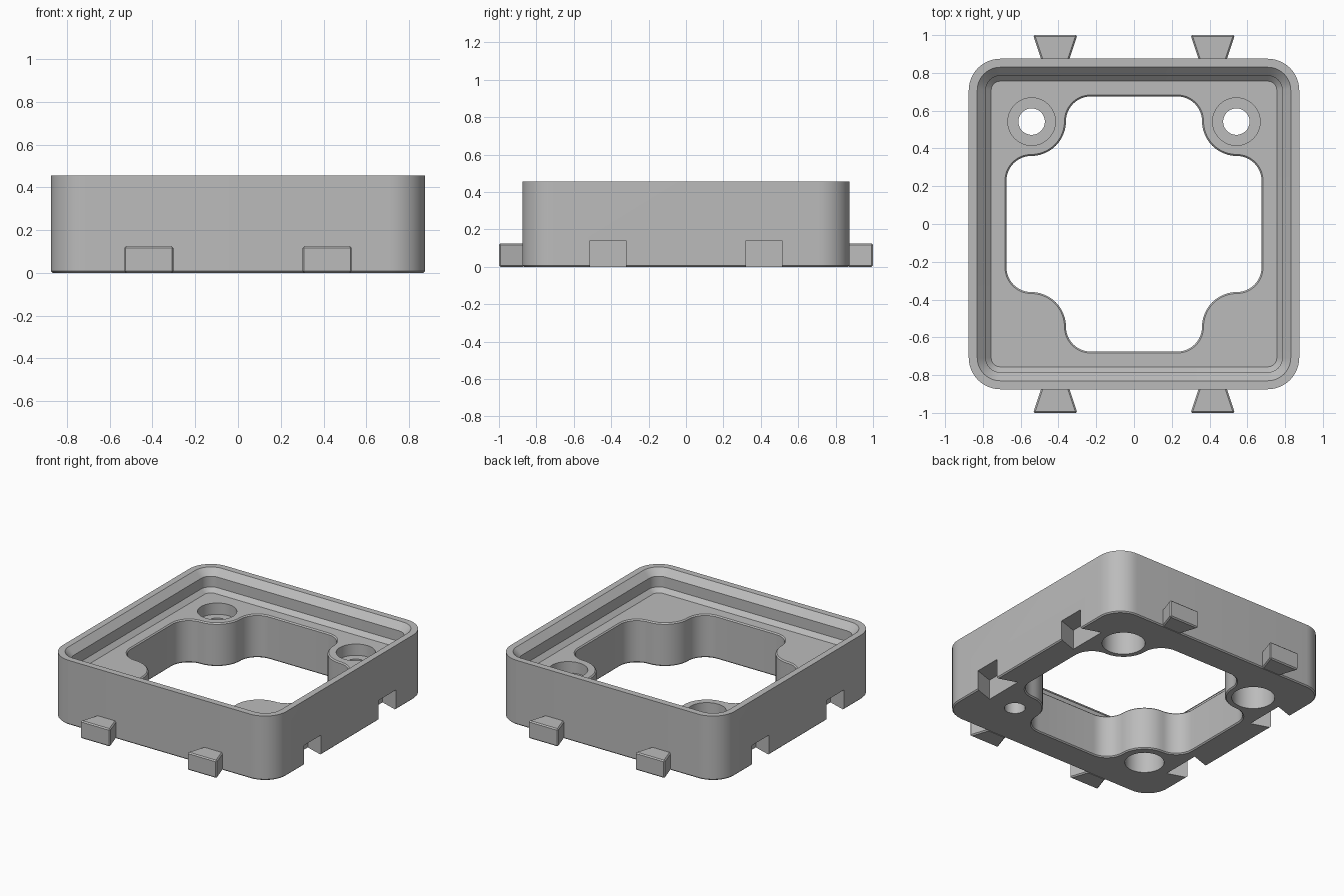
import bpy
import bmesh
from math import sin, cos, pi, radians

cube = bpy.data.objects.get("Cube")
if cube:
    bpy.data.objects.remove(cube, do_unlink=True)

grey = bpy.data.materials.new("plain grey")
grey.use_nodes = True
grey.diffuse_color = (0.5, 0.5, 0.5, 1)
grey.node_tree.nodes["Principled BSDF"].inputs["Base Color"].default_value = (0.5, 0.5, 0.5, 1)


def arc(cx, cy, r, a0, a1, n=12):
    """Points along an arc, angles in degrees."""
    angles = [radians(a0 + (a1 - a0) * i / n) for i in range(n + 1)]
    return [(cx + r * cos(a), cy + r * sin(a)) for a in angles]


def four_fold(quarter):
    """Repeat a quarter outline around the z axis."""
    ring = []
    for _ in range(4):
        ring += quarter
        quarter = [(-y, x) for x, y in quarter]
    return ring


def rounded_square(half, r):
    c = half - r
    return four_fold(arc(c, c, r, 0, 90))


def opening_outline(e):
    """Cross-shaped opening with bulging corners, grown by e."""
    c, r, bulge = 0.545, 0.13, 0.185
    quarter = arc(c, 0.23, r + e, 0, 90)[:-1]
    quarter += arc(c, c, bulge - e, 270, 180)[:-1]
    quarter += arc(0.23, c, r + e, 0, 90)
    return four_fold(quarter)


def circle(x, y, r, n=48):
    return arc(x, y, r, 0, 360, n)[:-1]


def loft(name, levels, bevel=0):
    """Closed solid through rings of equal length, from bottom to top."""
    bm = bmesh.new()
    rings = [[bm.verts.new((x, y, z)) for x, y in ring] for ring, z in levels]
    n = len(rings[0])
    for low, high in zip(rings, rings[1:]):
        for i in range(n):
            j = (i + 1) % n
            bm.faces.new((low[i], low[j], high[j], high[i]))
    bm.faces.new(rings[0][::-1])
    bm.faces.new(rings[-1])
    bmesh.ops.recalc_face_normals(bm, faces=bm.faces)
    if bevel:
        bmesh.ops.bevel(bm, geom=bm.edges[:], offset=bevel, segments=1, affect='EDGES')
    mesh = bpy.data.meshes.new(name)
    bm.to_mesh(mesh)
    bm.free()
    mesh.materials.append(grey)
    obj = bpy.data.objects.new(name, mesh)
    bpy.context.collection.objects.link(obj)
    return obj


def cut(target, cutter):
    """Subtract the cutter, apply the result and drop the cutter."""
    cutter.hide_render = True
    mod = target.modifiers.new("cut", 'BOOLEAN')
    mod.operation, mod.solver, mod.object = 'DIFFERENCE', 'EXACT', cutter
    bpy.context.view_layer.objects.active = target
    bpy.ops.object.modifier_apply(modifier=mod.name)
    bpy.data.objects.remove(cutter, do_unlink=True)


TOP, FLOOR, EDGE = 0.455, 0.306, 0.008
HALF, RADIUS = 0.875, 0.167

# Outer block with a chamfered bottom edge
frame = loft("frame", [
    (rounded_square(HALF - EDGE, RADIUS - EDGE), 0),
    (rounded_square(HALF, RADIUS), EDGE),
    (rounded_square(HALF, RADIUS), TOP)])

# Stepped socket: low slope, upright band, high slope
socket = [(0.756, FLOOR), (0.785, FLOOR + 0.029), (0.785, TOP - 0.045),
          (0.83, TOP), (0.83, TOP + 0.1)]
cut(frame, loft("socket_cutter", [(rounded_square(h, h - 0.708), z) for h, z in socket]))

# Central opening, chamfered at both rims
cut(frame, loft("opening_cutter", [
    (opening_outline(EDGE + 0.01), -0.01),
    (opening_outline(0), EDGE),
    (opening_outline(0), FLOOR - EDGE),
    (opening_outline(EDGE + 0.02), FLOOR + 0.02)]))


# Round holes in the four corners
def hole(x, y, r, z0, z1):
    ring = circle(x, y, r)
    cut(frame, loft("hole_cutter", [(ring, z0), (ring, z1)]))


P = 0.542
for side in (-1, 1):
    hole(side * P, P, 0.126, FLOOR - 0.08, FLOOR + 0.02)
    hole(side * P, P, 0.138, -0.02, 0.19)
    hole(side * P, P, 0.07, 0.15, FLOOR - 0.05)
hole(-P, -P, 0.126, -0.02, 0.2)
hole(P, -P, 0.067, -0.02, 0.2)

# Dovetail notches on the sides and matching tabs at front and back
C = 0.417
for a in (-1, 1):
    for b in (-1, 1):
        notch = [(a * x, b * C + w) for x, w in
                 ((0.74, -0.14), (0.89, -0.09), (0.89, 0.09), (0.74, 0.14))]
        cut(frame, loft("notch_cutter", [(notch, -0.02), (notch, 0.14)]))
        tab = [(b * C + w, a * y) for w, y in
               ((-0.072, 0.865), (0.072, 0.865), (0.117, 1.0), (-0.117, 1.0))]
        name = ("back" if a > 0 else "front") + ("_left" if b > 0 else "_right") + "_tab"
        loft(name, [(tab, 0), (tab, 0.125)], bevel=0.008)

# Smooth the rounded walls, keep the edges sharp
bpy.ops.object.select_all(action='DESELECT')
frame.select_set(True)
bpy.context.view_layer.objects.active = frame
bpy.ops.object.shade_smooth_by_angle(angle=radians(25))
